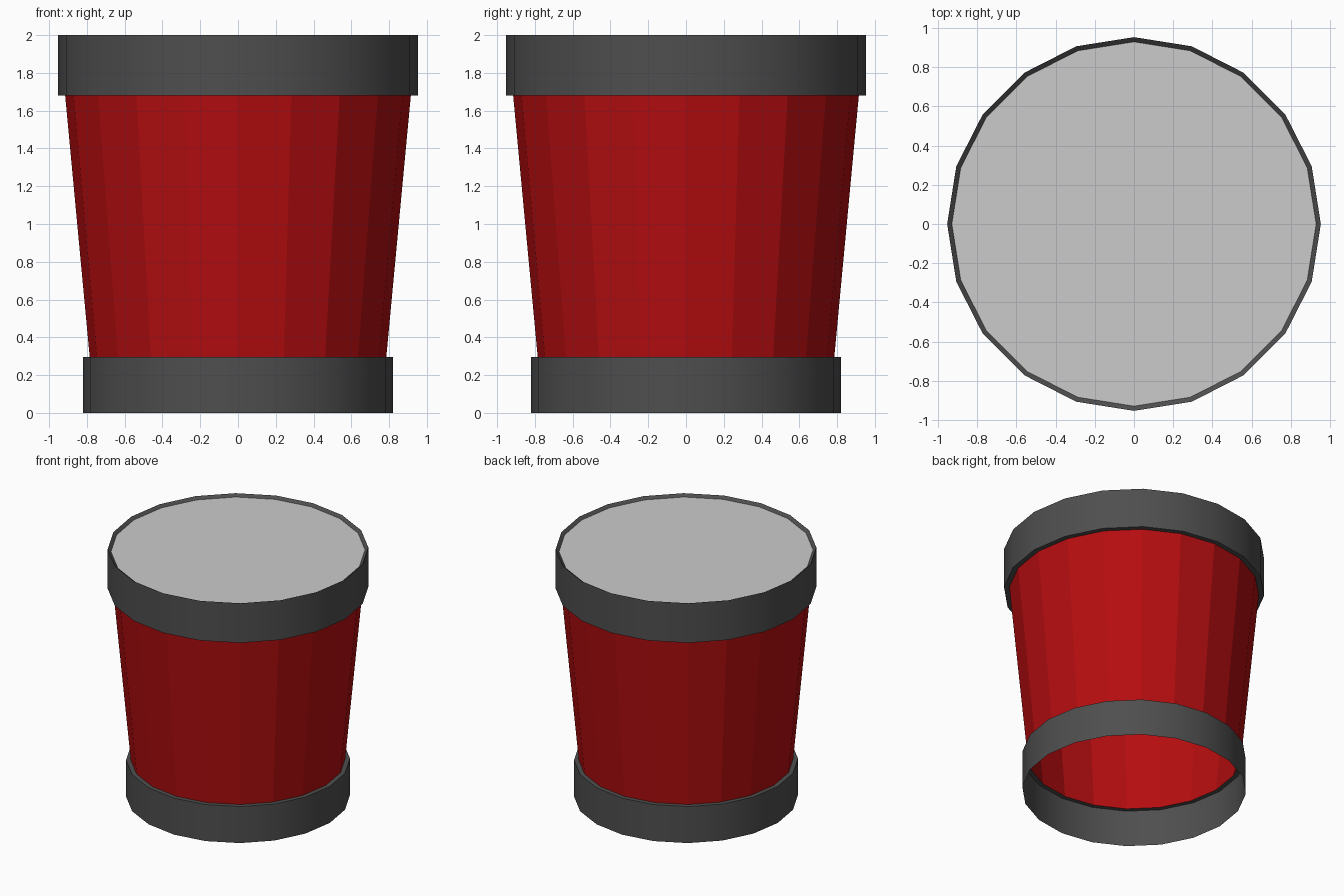
import bpy, bmesh, math

if "Cube" in bpy.data.objects:
    bpy.data.objects.remove(bpy.data.objects["Cube"])

SIDES = 20


def material(name, rgb):
    m = bpy.data.materials.new(name)
    m.diffuse_color = (*rgb, 1)
    m.use_nodes = True
    m.node_tree.nodes["Principled BSDF"].inputs["Base Color"].default_value = m.diffuse_color
    return m


def lathe(name, profile, mat=None, cap=False, smooth=False):
    """Spin (radius, z) points, listed bottom to top, into a shell."""
    bm = bmesh.new()
    rings = []
    for r, z in profile:
        rings.append([bm.verts.new((r * math.cos(2 * math.pi * i / SIDES),
                                    r * math.sin(2 * math.pi * i / SIDES), z))
                      for i in range(SIDES)])
    for a, b in zip(rings, rings[1:]):
        for i in range(SIDES):
            j = (i + 1) % SIDES
            bm.faces.new((a[i], a[j], b[j], b[i]))
    if cap:
        bm.faces.new(rings[-1])
    me = bpy.data.meshes.new(name)
    bm.to_mesh(me)
    bm.free()
    if smooth:
        me.shade_smooth()
        me.set_sharp_from_angle(angle=math.radians(30))
    if mat:
        me.materials.append(mat)
    ob = bpy.data.objects.new(name, me)
    bpy.context.collection.objects.link(ob)
    return ob


red = material("red_shell", (0.46, 0.004, 0.005))
dark = material("dark_band", (0.077, 0.077, 0.077))

# Bottom band: open below, with a ledge in to the shell
lathe("bottom_band", [(0.82, 0), (0.82, 0.295), (0.785, 0.295)], dark, smooth=True)

# Tapered shell, faceted
lathe("shell", [(0.785, 0.295), (0.915, 1.68)], red)

# Top band: underside ledge, outer wall, bevelled inner lip
lathe("top_band", [(0.915, 1.68), (0.954, 1.68), (0.954, 2.0), (0.93, 1.98)],
      dark, smooth=True)

# Slightly recessed drum skin
lathe("drum_skin", [(0.93, 1.98)], cap=True)
